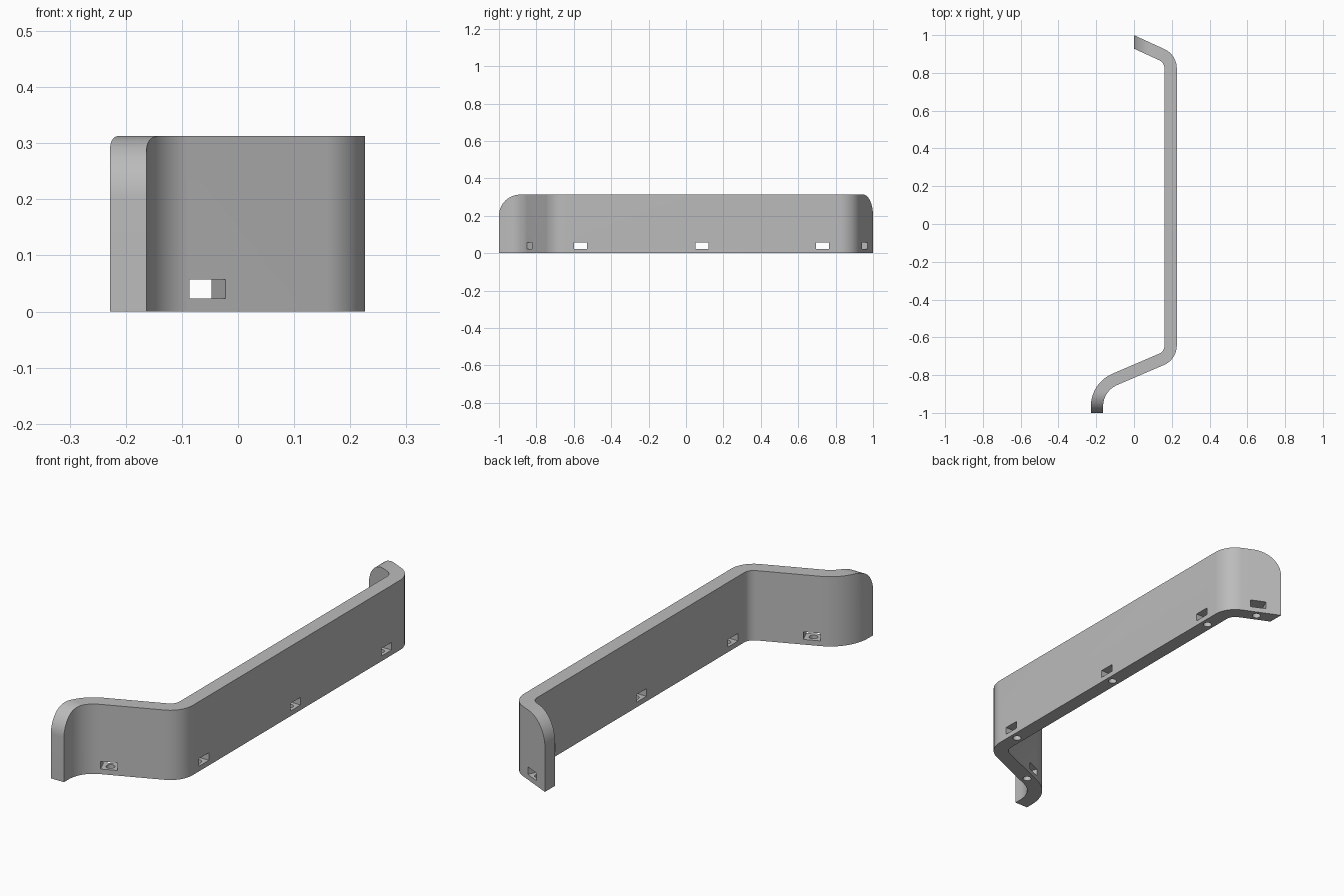
import bpy, bmesh, math
from mathutils import Vector

HEIGHT, THICK, FILLET = 0.313, 0.065, 0.113

default = bpy.data.objects.get("Cube")
if default:
    bpy.data.objects.remove(default, do_unlink=True)

grey = bpy.data.materials.new("plain grey")
grey.use_nodes = True
grey.diffuse_color = (0.5, 0.5, 0.5, 1)
grey.node_tree.nodes["Principled BSDF"].inputs["Base Color"].default_value = (0.5, 0.5, 0.5, 1)


def prism(name, outline, sweep):
    """Extrude a closed outline of 3D points along a sweep vector."""
    bm = bmesh.new()
    face = bm.faces.new([bm.verts.new(p) for p in outline])
    top = bmesh.ops.extrude_face_region(bm, geom=[face])["geom"]
    bmesh.ops.translate(bm, vec=sweep, verts=[g for g in top if isinstance(g, bmesh.types.BMVert)])
    bmesh.ops.recalc_face_normals(bm, faces=bm.faces)
    mesh = bpy.data.meshes.new(name)
    bm.to_mesh(mesh)
    bm.free()
    mesh.materials.append(grey)
    obj = bpy.data.objects.new(name, mesh)
    bpy.context.collection.objects.link(obj)
    return obj


def cut(target, cutter):
    """Subtract the cutter from the target and discard it."""
    cutter.hide_render = True
    mod = target.modifiers.new("cut", "BOOLEAN")
    mod.operation, mod.solver, mod.object = "DIFFERENCE", "EXACT", cutter
    bpy.context.view_layer.objects.active = target
    bpy.ops.object.modifier_apply(modifier=mod.name)
    bpy.data.objects.remove(cutter, do_unlink=True)


def bend(before, corner, after, radius, steps=14):
    """Points and left-hand normals along a rounded corner of the centre line."""
    d1, d2 = (corner - before).normalized(), (after - corner).normalized()
    turn = d1.angle_signed(d2)                 # clockwise is positive
    start = corner - d1 * radius * math.tan(abs(turn) / 2)
    n1 = Vector((-d1.y, d1.x))
    side = -1 if turn > 0 else 1
    centre = start + n1 * side * radius
    result = []
    for i in range(steps + 1):
        a = -turn * i / steps
        n = Vector((n1.x * math.cos(a) - n1.y * math.sin(a),
                    n1.x * math.sin(a) + n1.y * math.cos(a)))
        result.append((centre - n * side * radius, n))
    return result


# Centre line of the wall, front end to back end
corners = [Vector(p) for p in ((-0.196, -1), (-0.196, -0.863), (0.194, -0.696),
                               (0.194, 0.875), (0, 0.964))]
radii = (0.155, 0.08, 0.08)
line = [(corners[0], Vector((-1, 0)))]
for i, r in enumerate(radii):
    line += bend(*corners[i:i + 3], r)
left = [p + n * THICK / 2 for p, n in line]
right = [p - n * THICK / 2 for p, n in line]
# The back end is cut square to x
end_dir = (corners[4] - corners[3]).normalized()
for edge in (left, right):
    edge.append(edge[-1] - end_dir * (edge[-1].x / end_dir.x))
wall = prism("bent_wall", [(p.x, p.y, 0) for p in left + right[::-1]], (0, 0, HEIGHT))


def corner_profile(steps=16):
    """Waste outside a rounded upper corner: distance from the end, height."""
    pts = [(-0.05, HEIGHT - FILLET), (-0.05, HEIGHT + 0.05), (FILLET, HEIGHT + 0.05)]
    for i in range(steps + 1):
        a = math.pi / 2 * i / steps
        pts.append((FILLET * (1 - math.sin(a)), HEIGHT - FILLET * (1 - math.cos(a))))
    return pts


# Rounded upper corners at both ends
cut(wall, prism("front_corner_cutter", [(-0.4, d - 1, z) for d, z in corner_profile()], (0.35, 0, 0)))
cut(wall, prism("back_corner_cutter", [(d, 0.8, z) for d, z in corner_profile()], (0, 0.3, 0)))

# Slots through the wall, each with a round hole rising into it from below
slope = corners[2] - corners[1]
front_slot = corners[1] + slope * ((-0.067 - corners[1].x) / slope.x)
back_slot = corners[4] - end_dir * (0.08 / -end_dir.x)
slots = [(front_slot, slope.normalized()), (back_slot, end_dir)]
slots += [(Vector((0.194, y)), Vector((0, 1))) for y in (-0.565, 0.085, 0.73)]
for centre, along in slots:
    across = Vector((-along.y, along.x)) * 0.06
    half = along * 0.035
    ends = [centre - across - half, centre - across + half,
            centre + across + half, centre + across - half]
    cut(wall, prism("slot_cutter", [(p.x, p.y, 0.023) for p in ends], (0, 0, 0.034)))
    ring = [(centre.x + 0.018 * math.cos(math.tau * i / 24),
             centre.y + 0.018 * math.sin(math.tau * i / 24), -0.02) for i in range(24)]
    cut(wall, prism("hole_cutter", ring, (0, 0, 0.06)))

bpy.ops.object.select_all(action="DESELECT")
wall.select_set(True)
bpy.context.view_layer.objects.active = wall
bpy.ops.object.shade_smooth_by_angle(angle=math.radians(30))
